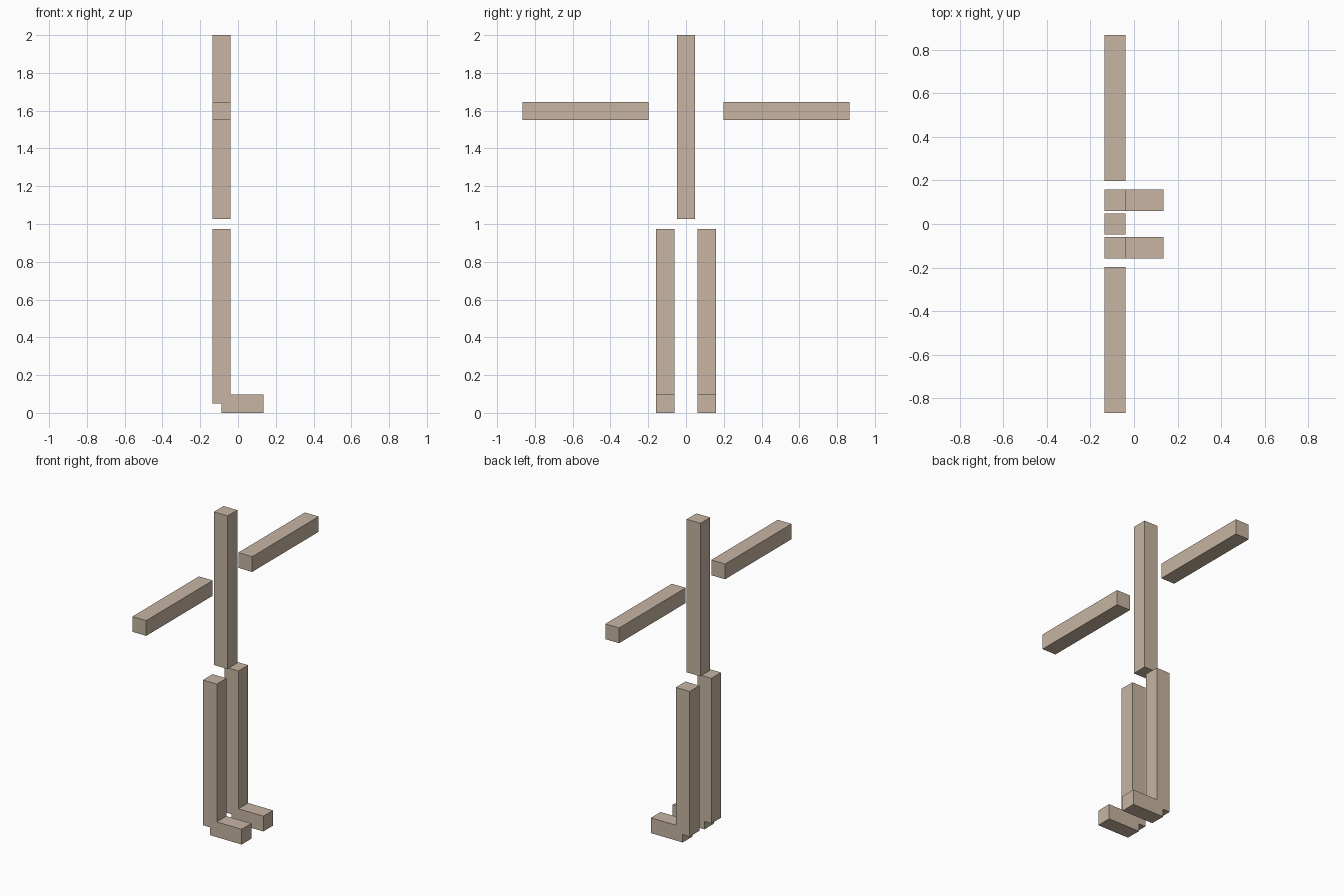
import bpy
import bmesh

cube = bpy.data.objects.get("Cube")
if cube:
    bpy.data.objects.remove(cube, do_unlink=True)

# Single wood-beige colour
beige = bpy.data.materials.new("beige")
beige.use_nodes = True
colour = (0.57, 0.46, 0.36, 1)
beige.diffuse_color = colour
beige.node_tree.nodes["Principled BSDF"].inputs["Base Color"].default_value = colour

THICK = 0.097            # beam thickness
BACK, FRONT = -0.136, -0.039  # x range shared by all beams


def extrude_profile(name, profile, y0, y1):
    """Extrude an x-z outline along y from y0 to y1."""
    bm = bmesh.new()
    face = bm.faces.new([bm.verts.new((x, y0, z)) for x, z in profile])
    result = bmesh.ops.extrude_face_region(bm, geom=[face])
    moved = [v for v in result["geom"] if isinstance(v, bmesh.types.BMVert)]
    bmesh.ops.translate(bm, verts=moved, vec=(0, y1 - y0, 0))
    bmesh.ops.recalc_face_normals(bm, faces=bm.faces)
    mesh = bpy.data.meshes.new(name)
    bm.to_mesh(mesh)
    bm.free()
    mesh.materials.append(beige)
    obj = bpy.data.objects.new(name, mesh)
    bpy.context.collection.objects.link(obj)
    return obj


def beam(name, y0, y1, z0, z1):
    outline = [(BACK, z0), (FRONT, z0), (FRONT, z1), (BACK, z1)]
    return extrude_profile(name, outline, y0, y1)


# Upright torso post
beam("torso", -THICK / 2, THICK / 2, 1.027, 2.0)

# Leg with a protruding foot and a notched heel
HEEL, TOE = -0.087, 0.136
leg_outline = [(BACK, 0.05), (HEEL, 0.05), (HEEL, 0), (TOE, 0),
               (TOE, THICK), (FRONT, THICK), (FRONT, 0.973), (BACK, 0.973)]

# Arms and legs on both sides
for side, sign in (("front", -1), ("back", 1)):
    centre = sign * 0.109
    extrude_profile(side + "_leg", leg_outline, centre - THICK / 2, centre + THICK / 2)
    inner, outer = sorted((sign * 0.198, sign * 0.866))
    beam(side + "_arm", inner, outer, 1.55, 1.55 + THICK)
